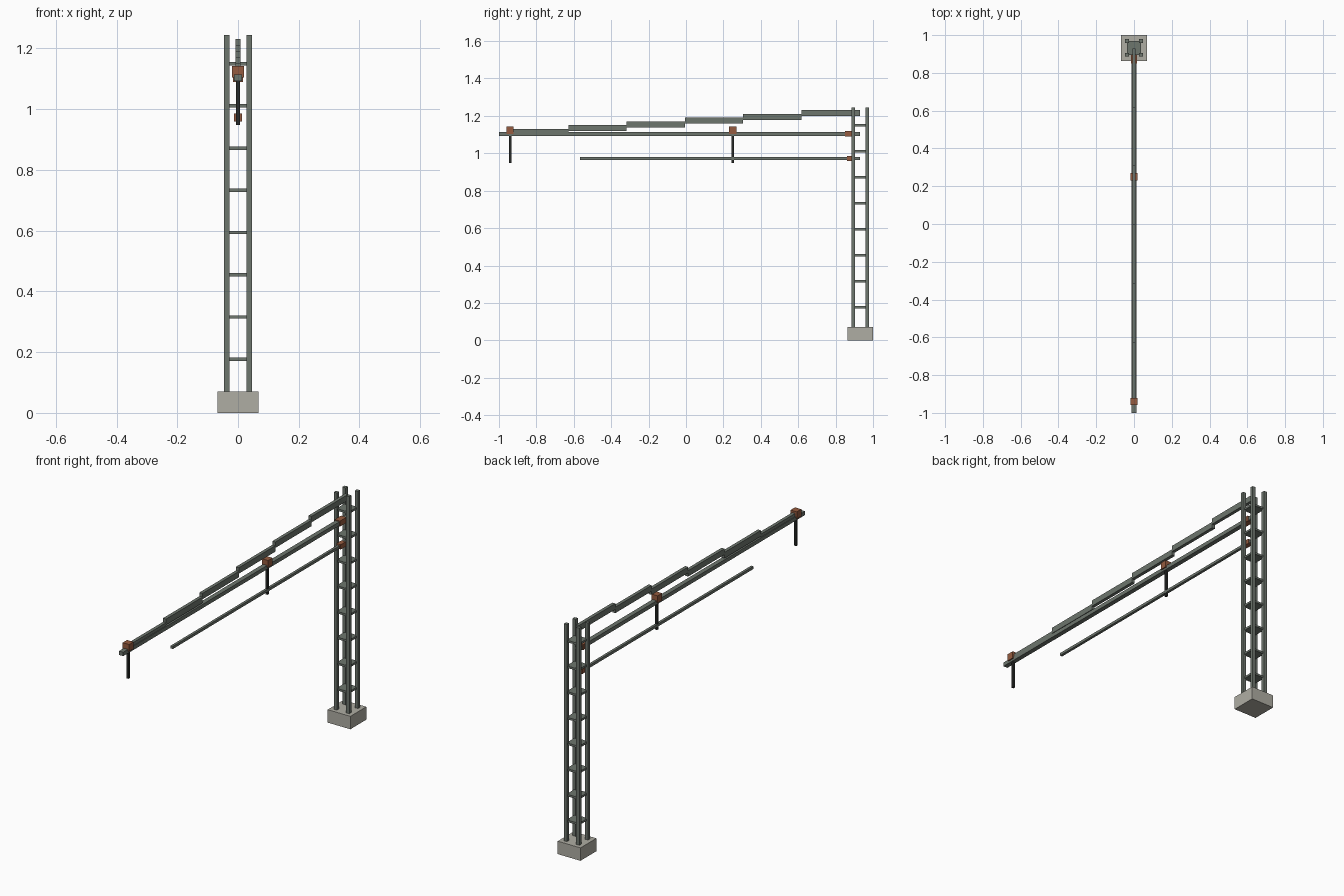
import bpy

cube = bpy.data.objects.get("Cube")
if cube:
    bpy.data.objects.remove(cube, do_unlink=True)


def material(name, rgb):
    m = bpy.data.materials.new(name)
    m.use_nodes = True
    colour = (*rgb, 1)
    m.diffuse_color = colour
    m.node_tree.nodes["Principled BSDF"].inputs["Base Color"].default_value = colour
    return m


steel = material("grey_green_steel", (0.155, 0.18, 0.155))
concrete = material("concrete", (0.43, 0.42, 0.37))
ceramic = material("brown_insulator", (0.30, 0.105, 0.05))
dark = material("dark_metal", (0.022, 0.024, 0.022))


def box(name, mat, x, y, z):
    """Box from (min, max) ranges on each axis."""
    ranges = (x, y, z)
    bpy.ops.mesh.primitive_cube_add(size=1, location=[(a + b) / 2 for a, b in ranges])
    ob = bpy.context.object
    ob.name = name
    ob.scale = [b - a for a, b in ranges]
    bpy.ops.object.transform_apply(location=False, rotation=False, scale=True)
    ob.data.materials.append(mat)
    return ob


def around(centre, half):
    return (centre - half, centre + half)


MAST_Y = 0.932
LEG = 0.037

# Footing
box("footing", concrete, around(0, 0.068), around(MAST_Y, 0.068), (0, 0.07))

# Mast legs
for sx in (-1, 1):
    for sy in (-1, 1):
        box("mast_leg", steel, around(sx * LEG, 0.0095),
            around(MAST_Y + sy * LEG, 0.0095), (0.07, 1.245))

# Mast tie plates
for i in range(8):
    box("tie_plate", steel, around(0, LEG), around(MAST_Y, LEG),
        around(0.177 + i * 0.139, 0.0055))

# Cantilever boom and lower steady tube
box("boom", steel, around(0, 0.0125), (-1, 0.93), (1.093, 1.114))
box("steady_tube", steel, around(0, 0.007), (-0.567, 0.93), around(0.972, 0.007))

# Stepped stay rising to the mast
START, STEP = -0.94, 0.3115
for i in range(6):
    y = START + i * STEP
    top = 1.131 + i * 0.02
    box("stay_segment", steel, around(0, 0.009), (y, y + STEP), (top - 0.032, top))

# Insulators at the mast
box("upper_mast_insulator", ceramic, around(0, 0.016), (0.85, 0.904), around(1.104, 0.015))
box("lower_mast_insulator", ceramic, around(0, 0.013), (0.86, 0.904), around(0.973, 0.013))

# Boom insulators with drop rods
for y in (-0.94, 0.25):
    box("boom_insulator", ceramic, around(0, 0.019), around(y, 0.019), around(1.123, 0.019))
    box("drop_rod", dark, around(0, 0.006), around(y, 0.006), (0.948, 1.11))
